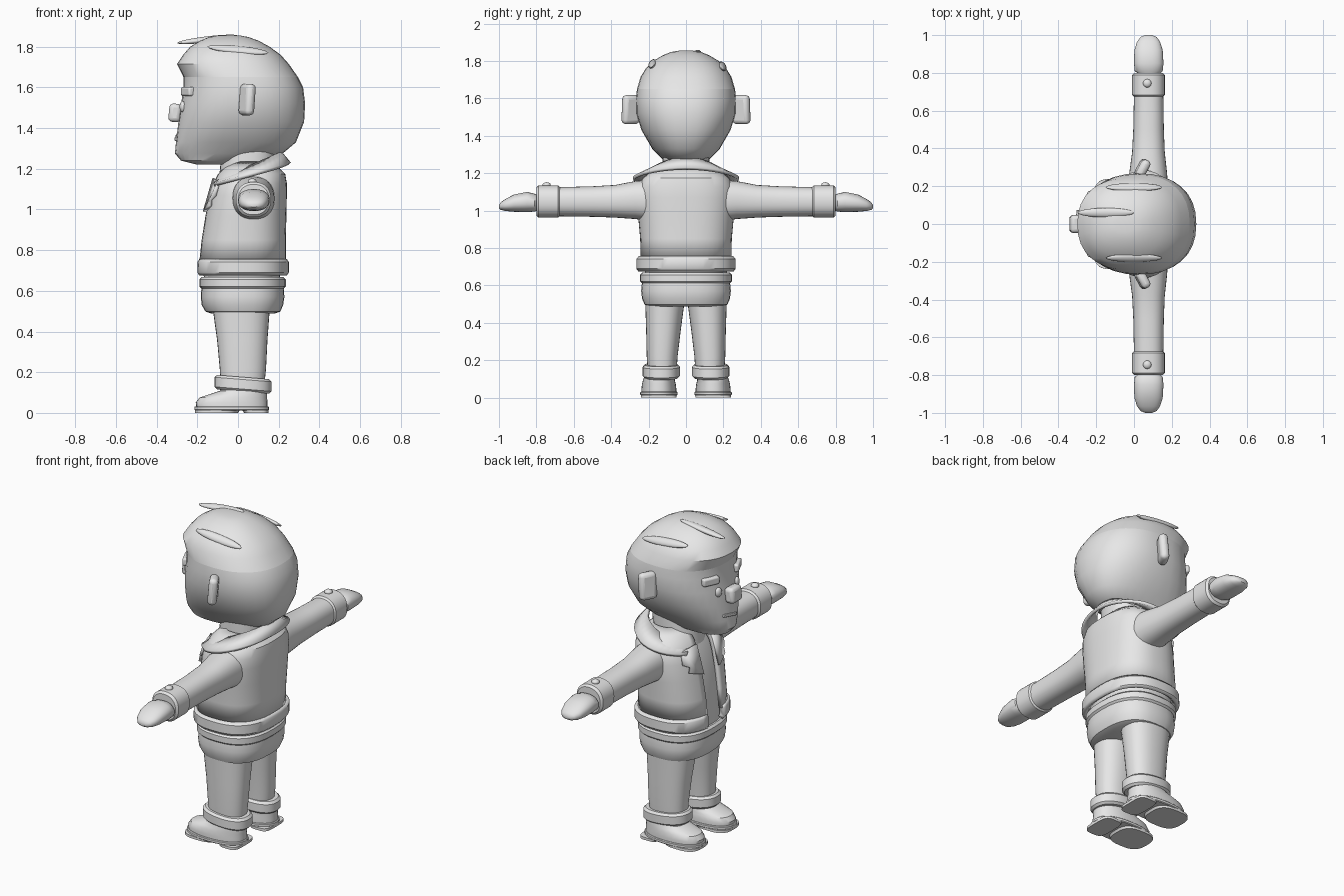
import bpy, bmesh, math
from mathutils import Matrix, Vector

cube = bpy.data.objects.get("Cube")
if cube:
    bpy.data.objects.remove(cube, do_unlink=True)

grey = bpy.data.materials.new("plain_grey")
grey.use_nodes = True
grey.diffuse_color = (0.8, 0.8, 0.8, 1)
grey.node_tree.nodes["Principled BSDF"].inputs["Base Color"].default_value = (0.8, 0.8, 0.8, 1)
parts = []


def finish(name, bm, mirror=False, bevel=0, thick=0):
    mesh = bpy.data.meshes.new(name)
    bm.to_mesh(mesh)
    bm.free()
    mesh.materials.append(grey)
    ob = bpy.data.objects.new(name, mesh)
    bpy.context.collection.objects.link(ob)
    if thick:
        m = ob.modifiers.new("Thickness", 'SOLIDIFY')
        m.thickness, m.offset = thick, -1
    if bevel:
        m = ob.modifiers.new("Bevel", 'BEVEL')
        m.width, m.segments = bevel, 3
    if mirror:
        m = ob.modifiers.new("Mirror", 'MIRROR')
        m.use_axis = (False, True, False)
        m.use_clip = False
    parts.append(ob)
    return ob


def skin(bm, rings, closed):
    """Join rings of points into a tube or an open strip."""
    rows = [[bm.verts.new(p) for p in ring] for ring in rings]
    n = len(rows[0])
    for lo, hi in zip(rows, rows[1:]):
        for j in range(n if closed else n - 1):
            k = (j + 1) % n
            bm.faces.new((lo[j], lo[k], hi[k], hi[j]))
    if closed:
        bm.faces.new(rows[0])
        bm.faces.new(rows[-1])
        bmesh.ops.recalc_face_normals(bm, faces=bm.faces)


def loft(name, sections, power=2.3, axis='Z', gap=0, count=32, tilt=0, **kw):
    """Sections: position along axis, low and high x, low and high side."""
    rings = []
    steps = count + 1 if gap else count
    for w, x0, x1, s0, s1 in sections:
        ring = []
        for i in range(steps):
            a = math.pi + gap + (2 * math.pi - 2 * gap) * i / count
            c, s = math.cos(a), math.sin(a)
            u = (x0 + x1) / 2 + (x1 - x0) / 2 * math.copysign(abs(c) ** (2 / power), c)
            v = (s0 + s1) / 2 + (s1 - s0) / 2 * math.copysign(abs(s) ** (2 / power), s)
            ring.append((u, v, w + tilt * u) if axis == 'Z' else (u, w, v))
        rings.append(ring)
    bm = bmesh.new()
    skin(bm, rings, not gap)
    return finish(name, bm, **kw)


def centred(rows):
    return [(z, x0, x1, -h, h) for z, x0, x1, h in rows]


def band(w0, w1, x0, x1, s0, s1, r):
    """Sections of a ring with rounded rims."""
    rim = (x0 + r, x1 - r, s0 + r, s1 - r)
    full = (x0, x1, s0, s1)
    return [(w0, *rim), (w0 + r, *full), (w1 - r, *full), (w1, *rim)]


def block(name, loc, size, rot=(0, 0, 0), round_=False, bevel=0, mirror=False):
    bm = bmesh.new()
    if round_:
        bmesh.ops.create_uvsphere(bm, u_segments=20, v_segments=12, radius=0.5)
    else:
        bmesh.ops.create_cube(bm, size=1)
    turn = Matrix.Rotation(rot[2], 4, 'Z') @ Matrix.Rotation(rot[1], 4, 'Y') @ Matrix.Rotation(rot[0], 4, 'X')
    mat = Matrix.Translation(loc) @ turn @ Matrix.Diagonal((*size, 1))
    bmesh.ops.transform(bm, matrix=mat, verts=bm.verts)
    return finish(name, bm, mirror=mirror, bevel=bevel)


def front_x(sections, y, z, power):
    """x of a lofted surface on its face side."""
    for a, b in zip(sections, sections[1:]):
        if a[0] <= z <= b[0]:
            t = (z - a[0]) / (b[0] - a[0])
            _, x0, x1, _, h = [p + (q - p) * t for p, q in zip(a, b)]
            k = max(0, 1 - abs(y / h) ** power) ** (1 / power)
            return (x0 + x1) / 2 - (x1 - x0) / 2 * k


# Head and hair
face = centred([
    (1.22, -.20, -.04, .06), (1.24, -.28, .06, .10), (1.275, -.31, .22, .125),
    (1.33, -.305, .285, .18), (1.43, -.293, .325, .238), (1.52, -.28, .33, .266),
    (1.60, -.267, .32, .268), (1.65, -.268, .295, .262)])
hair = centred([
    (1.65, -.268, .295, .262), (1.715, -.30, .25, .243), (1.76, -.27, .21, .215),
    (1.80, -.235, .155, .175), (1.83, -.185, .10, .125), (1.848, -.14, .05, .08),
    (1.855, -.10, .01, .04)])
loft("head", face)
loft("hair", hair)
for i, (x, y, z, roll) in enumerate([(-.15, .06, 1.836, .1), (0, .195, 1.772, -.7), (0, -.18, 1.785, .7)]):
    block(f"hair_strand_{i + 1}", (x, y, z), (.3, .05, .03), (roll, .1 if i else -.12, 0), round_=True)


def on_face(name, y, z, size, tip=0, **kw):
    x = front_x(face, y, z, 2.3)
    slope = (front_x(face, y + .01, z, 2.3) - front_x(face, y - .01, z, 2.3)) / .02
    return block(name, (x, y, z), size, (tip, 0, -math.atan(slope)), **kw)


on_face("eyebrows", .125, 1.58, (.035, .10, .045), bevel=.01, mirror=True)
on_face("eyes", .085, 1.505, (.03, .042, .055), round_=True, mirror=True)
block("nose", (-.31, 0, 1.475), (.06, .095, .09), (0, .1, 0), bevel=.02)
on_face("mouth", .02, 1.355, (.014, .11, .016), tip=.2, bevel=.004)
block("ears", (.045, .295, 1.54), (.05, .10, .155), (0, .08, -.5), bevel=.022, mirror=True)
loft("neck", centred([(1.08, -.10, .17, .13), (1.29, -.08, .19, .125)]))

# Shirt and open jacket
loft("shirt", centred([
    (.60, -.165, .205, .215), (.75, -.172, .21, .222), (.95, -.145, .21, .23),
    (1.12, -.10, .20, .21), (1.20, -.05, .17, .13)]), power=2.5)
jacket = centred([
    (.74, -.194, .235, .243), (.85, -.182, .235, .245), (.97, -.163, .238, .256),
    (1.07, -.142, .24, .262), (1.13, -.125, .24, .255), (1.175, -.10, .232, .23),
    (1.205, -.07, .20, .19), (1.235, -.03, .165, .14)])
loft("jacket", jacket, power=2.5, gap=.2, count=44, thick=.02)
loft("jacket_hem", centred([
    (.675, -.195, .24, .255), (.69, -.203, .25, .266), (.742, -.202, .25, .266),
    (.757, -.194, .24, .252)]), power=2.5, gap=.2, count=44, thick=.03)

# Turned-down collar, high at the nape
bm = bmesh.new()
rims = [[], []]
for i in range(33):
    a = .6 + (2 * math.pi - 1.2) * i / 32
    c, s = math.cos(a), math.sin(a)
    rims[0].append((.05 - .21 * c, -.285 * s, 1.175 - .055 * c))
    rims[1].append((.05 - .165 * c, -.17 * s, 1.215 - .07 * c))
skin(bm, rims, False)
finish("collar", bm, thick=.018)

# Lapels
bm = bmesh.new()
outline = [(.075, 1.155), (.075, .99), (.165, 1.02), (.155, 1.05), (.19, 1.07), (.18, 1.14)]
bm.faces.new([bm.verts.new((front_x(jacket, y, z, 2.5) - .018, y, z)) for y, z in outline])
bmesh.ops.recalc_face_normals(bm, faces=bm.faces)
finish("lapels", bm, mirror=True, thick=.014)

# Belt and trousers
loft("belt", band(.61, .668, -.19, .235, -.246, .246, .012), power=2.5)
loft("trouser_seat", centred([
    (.488, -.13, .18, .20), (.498, -.16, .208, .222), (.53, -.178, .222, .235),
    (.57, -.183, .228, .24), (.612, -.18, .225, .236)]), power=2.5)
loft("trouser_legs", [
    (.14, -.085, .13, .05, .205), (.22, -.09, .138, .045, .21), (.36, -.103, .145, .028, .213),
    (.51, -.124, .156, .008, .218)], mirror=True)
loft("trouser_cuffs", band(.107, .178, -.115, .165, .032, .232, .012), tilt=-.08, mirror=True)

# Shoes
loft("shoes", [
    (.028, -.205, .145, .052, .238), (.05, -.208, .145, .052, .238),
    (.075, -.19, .143, .055, .235), (.092, -.14, .143, .06, .23),
    (.108, -.09, .14, .06, .225), (.15, -.075, .13, .06, .215)], mirror=True)
loft("shoe_soles", band(.012, .032, -.215, .152, .045, .245, .004), mirror=True)
loft("shoe_treads", [(0, -.212, .0, .05, .24), (.015, -.212, .01, .05, .24)], power=3, mirror=True)
loft("shoe_heels", [(0, .03, .15, .05, .24), (.015, .02, .15, .05, .24)], power=4, mirror=True)

# Arms stretched out to the sides
loft("sleeves", [
    (.20, -.03, .18, .945, 1.165), (.27, -.025, .175, .955, 1.158), (.38, -.01, .163, .963, 1.137),
    (.50, -.004, .158, .967, 1.13), (.69, 0, .155, .97, 1.125)], axis='Y', mirror=True)
loft("sleeve_cuffs", band(.672, .80, -.01, .163, .962, 1.135, .012), axis='Y', mirror=True)
loft("hands", [
    (.79, .03, .13, 1.0, 1.08), (.81, .004, .152, .995, 1.09), (.85, 0, .156, .992, 1.1),
    (.92, .002, .152, .994, 1.086), (.965, .016, .138, .998, 1.062),
    (.99, .035, .12, 1.004, 1.045), (1.0, .06, .095, 1.012, 1.03)], axis='Y', mirror=True)
block("cuff_buttons", (.07, .745, 1.137), (.044, .044, .03), round_=True, mirror=True)

# Smooth shading with crisp edges
bpy.ops.object.select_all(action='DESELECT')
for ob in parts:
    ob.select_set(True)
bpy.context.view_layer.objects.active = parts[0]
bpy.ops.object.shade_smooth_by_angle(angle=math.radians(35))
